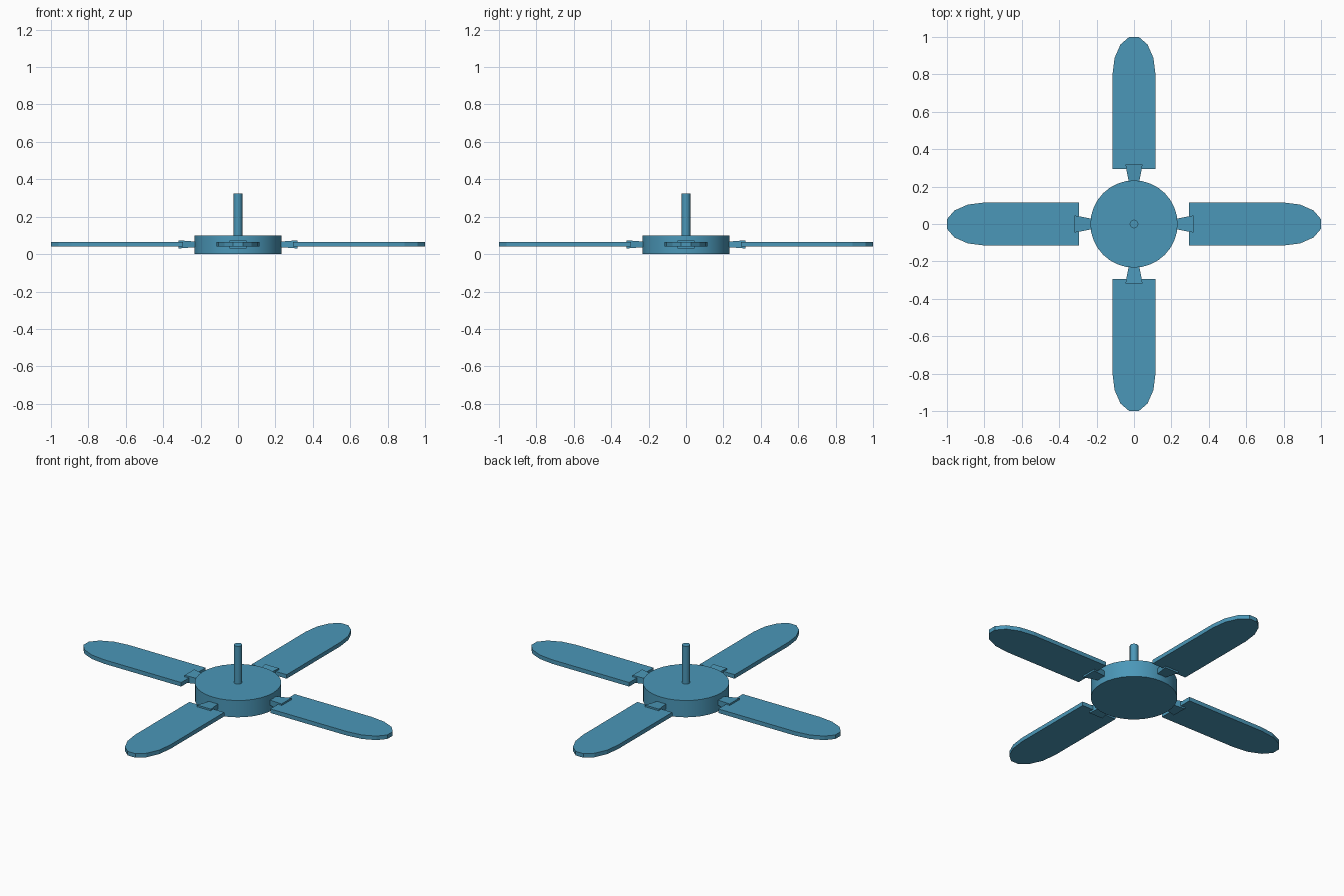
import bpy, bmesh, math
from mathutils import Matrix

if "Cube" in bpy.data.objects:
    bpy.data.objects.remove(bpy.data.objects["Cube"])

ZC = 0.052  # mid height of blades and brackets

mat = bpy.data.materials.new("fan_blue")
mat.diffuse_color = (0.07, 0.31, 0.48, 1)
mat.use_nodes = True
mat.node_tree.nodes["Principled BSDF"].inputs["Base Color"].default_value = mat.diffuse_color


def cylinder(name, radius, z0, z1, sides):
    bpy.ops.mesh.primitive_cylinder_add(vertices=sides, radius=radius, depth=z1 - z0,
                                        location=(0, 0, (z0 + z1) / 2))
    ob = bpy.context.object
    ob.name = name
    ob.data.materials.append(mat)
    bpy.ops.object.shade_smooth_by_angle(angle=math.radians(30))


def loft(name, ring_a, ring_b, turn):
    """Closed solid between two matching rings, turned about z."""
    bm = bmesh.new()
    a = [bm.verts.new(p) for p in ring_a]
    b = [bm.verts.new(p) for p in ring_b]
    n = len(a)
    bm.faces.new(a[::-1])
    bm.faces.new(b)
    for i in range(n):
        j = (i + 1) % n
        bm.faces.new((a[i], a[j], b[j], b[i]))
    bmesh.ops.recalc_face_normals(bm, faces=bm.faces)
    bm.transform(Matrix.Rotation(turn, 4, 'Z'))
    me = bpy.data.meshes.new(name)
    bm.to_mesh(me)
    bm.free()
    me.materials.append(mat)
    bpy.context.collection.objects.link(bpy.data.objects.new(name, me))


# Motor housing and hanging rod
cylinder("motor_housing", 0.233, 0.0, 0.10, 32)
cylinder("hanging_rod", 0.023, 0.09, 0.324, 16)

# Blade outline: straight sides and a seven-sided rounded tip
W, STEP = 0.115, math.pi / 7
RX = 0.2 / math.cos(STEP / 2)
outline = [(0.293, -W)]
outline += [(0.8 + RX * math.cos(t), W * math.sin(t))
            for t in (-math.pi / 2 + i * STEP for i in range(8))]
outline += [(0.293, W)]


def rect(x, hy, hz):
    return [(x, -hy, ZC - hz), (x, hy, ZC - hz), (x, hy, ZC + hz), (x, -hy, ZC + hz)]


# Four blades with flared brackets
for k in range(4):
    turn = k * math.pi / 2
    loft(f"blade_{k + 1}", [(x, y, ZC - 0.012) for x, y in outline],
         [(x, y, ZC + 0.012) for x, y in outline], turn)
    loft(f"blade_bracket_{k + 1}", rect(0.215, 0.026, 0.014), rect(0.319, 0.046, 0.022), turn)
